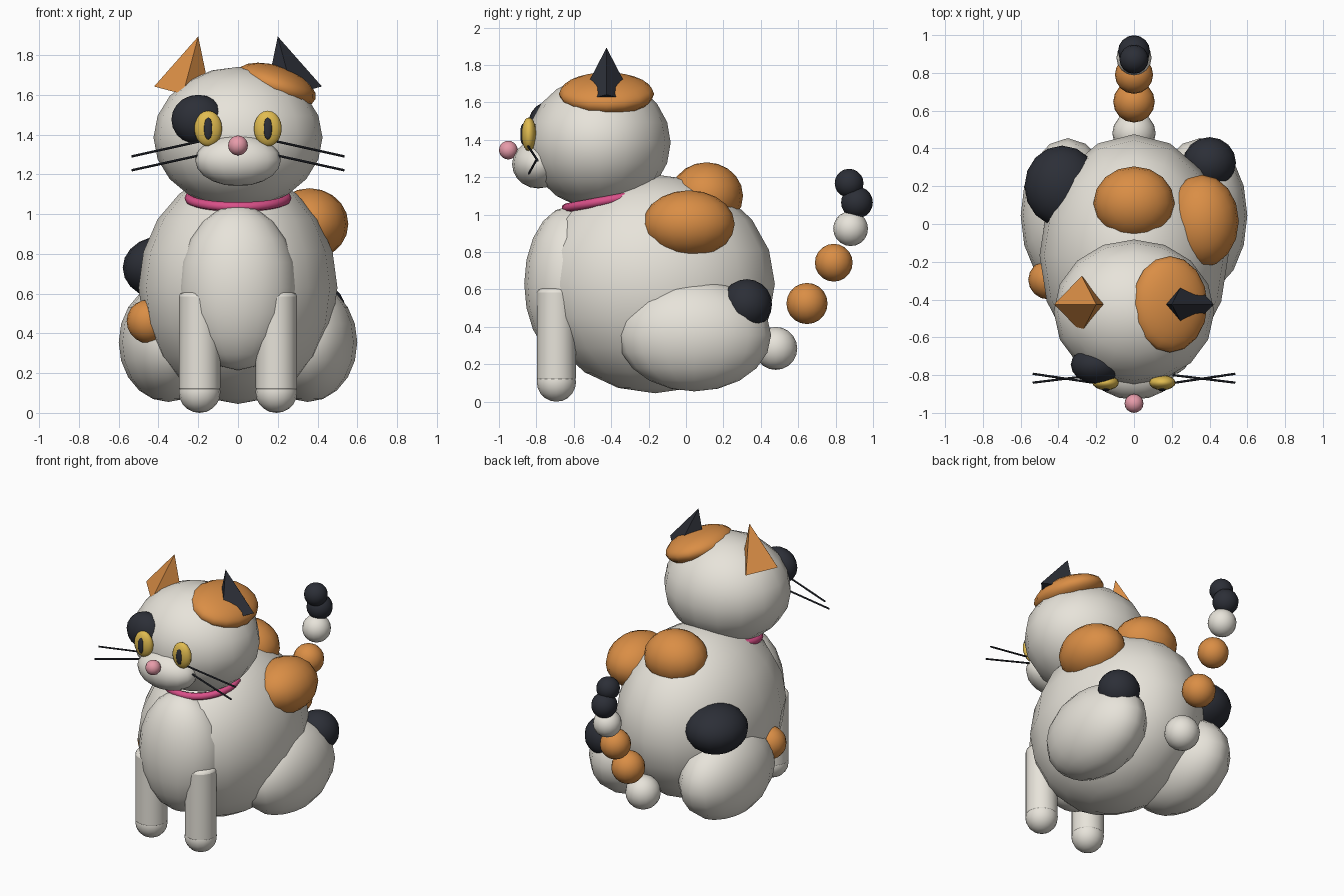
import bpy, math
from mathutils import Vector

if "Cube" in bpy.data.objects:
    bpy.data.objects.remove(bpy.data.objects["Cube"])


def material(name, rgb):
    m = bpy.data.materials.new(name)
    m.diffuse_color = (*rgb, 1)
    m.use_nodes = True
    m.node_tree.nodes["Principled BSDF"].inputs["Base Color"].default_value = m.diffuse_color
    return m


CREAM = material("cream", (0.80, 0.77, 0.70))
ORANGE = material("orange", (0.70, 0.27, 0.06))
BLACK = material("black", (0.025, 0.028, 0.038))
YELLOW = material("yellow", (0.75, 0.50, 0.08))
PINK = material("pink", (0.80, 0.33, 0.40))
RED = material("collar_pink", (0.70, 0.08, 0.25))


def finish(name, mat, smooth=True):
    o = bpy.context.object
    o.name = name
    o.data.materials.append(mat)
    if smooth:
        bpy.ops.object.shade_smooth()
    return o


def ball(name, loc, radii, mat, rot=(0, 0, 0), seg=16, rings=10):
    bpy.ops.mesh.primitive_uv_sphere_add(segments=seg, ring_count=rings, radius=1,
                                         location=loc, rotation=rot)
    bpy.context.object.scale = radii
    return finish(name, mat)


def rod(name, a, b, r, mat):
    a, b = Vector(a), Vector(b)
    d = b - a
    bpy.ops.mesh.primitive_cylinder_add(vertices=8, radius=r, depth=d.length, location=(a + b) / 2,
                                        rotation=d.to_track_quat('Z', 'Y').to_euler())
    return finish(name, mat, False)


# Torso, chest, head and snout
ball("body", (0, -0.165, 0.63), (0.5, 0.64, 0.585), CREAM)
ball("chest", (0, -0.62, 0.63), (0.3, 0.245, 0.415), CREAM)
ball("head", (0, -0.465, 1.385), (0.425, 0.383, 0.355), CREAM)
ball("snout", (0, -0.79, 1.27), (0.215, 0.14, 0.13), CREAM)
ball("nose", (0, -0.95, 1.345), (0.05, 0.05, 0.05), PINK)

# Collar, mostly hidden under the chin
bpy.ops.mesh.primitive_torus_add(major_segments=32, minor_segments=8, major_radius=0.245,
                                 minor_radius=0.024, location=(0, -0.4, 1.08),
                                 rotation=(0.18, 0, 0))
finish("collar", RED)

for s, side in ((-1, "left"), (1, "right")):
    # Eyes
    ball(f"eye_{side}", (s * 0.15, -0.84, 1.43), (0.07, 0.04, 0.09), YELLOW)
    ball(f"pupil_{side}", (s * 0.15, -0.873, 1.43), (0.022, 0.013, 0.055), BLACK)

    # Four-sided ears leaning inward
    tilt = 0.26
    axis = Vector((-s * math.sin(tilt), 0, math.cos(tilt)))
    bpy.ops.mesh.primitive_cone_add(vertices=4, radius1=0.15, radius2=0, depth=0.3,
                                    location=Vector((s * 0.2, -0.425, 1.893)) - axis * 0.15,
                                    rotation=(0, -s * tilt, 0))
    finish(f"ear_{side}", ORANGE if s < 0 else BLACK, False)

    # Whiskers
    rod(f"upper_whisker_{side}", (s * 0.15, -0.85, 1.375), (s * 0.535, -0.793, 1.29), 0.006, BLACK)
    rod(f"lower_whisker_{side}", (s * 0.15, -0.793, 1.305), (s * 0.535, -0.84, 1.22), 0.006, BLACK)

    # Thighs
    ball(f"thigh_{side}", (s * 0.35, 0.045, 0.355), (0.25, 0.41, 0.3), CREAM)

    # Front legs with rounded paws
    bpy.ops.mesh.primitive_cylinder_add(vertices=16, radius=0.104, depth=0.5,
                                        location=(s * 0.193, -0.693, 0.355))
    leg = finish(f"front_leg_{side}", CREAM, False)
    bev = leg.modifiers.new("soft_top", 'BEVEL')
    bev.width = 0.02
    bev.segments = 2
    bpy.ops.object.shade_smooth_by_angle(angle=math.radians(50))
    ball(f"paw_{side}", (s * 0.193, -0.693, 0.105), (0.105, 0.105, 0.105), CREAM)

# Coat patches
ball("head_patch", (0.19, -0.425, 1.645), (0.21, 0.255, 0.1), ORANGE, (0, 0.33, 0))
ball("eye_patch", (-0.2, -0.745, 1.475), (0.135, 0.1, 0.125), BLACK)
ball("shoulder_patch", (0.36, 0.015, 0.95), (0.195, 0.245, 0.18), ORANGE)
ball("back_patch", (0, 0.11, 1.1), (0.215, 0.195, 0.18), ORANGE)
ball("flank_patch", (-0.38, 0.2, 0.73), (0.2, 0.215, 0.16), BLACK)
ball("right_thigh_patch", (0.4, 0.325, 0.52), (0.14, 0.135, 0.135), BLACK)
ball("left_thigh_patch", (-0.45, -0.295, 0.46), (0.11, 0.105, 0.11), ORANGE)

# Tail of shrinking balls
tail = [(0.48, 0.285, 0.115, CREAM), (0.647, 0.525, 0.11, ORANGE), (0.79, 0.743, 0.101, ORANGE),
        (0.88, 0.925, 0.093, CREAM), (0.914, 1.065, 0.085, BLACK), (0.872, 1.168, 0.077, BLACK)]
for i, (y, z, r, mat) in enumerate(tail):
    ball(f"tail_{i + 1}", (0, y, z), (r, r, r), mat)
